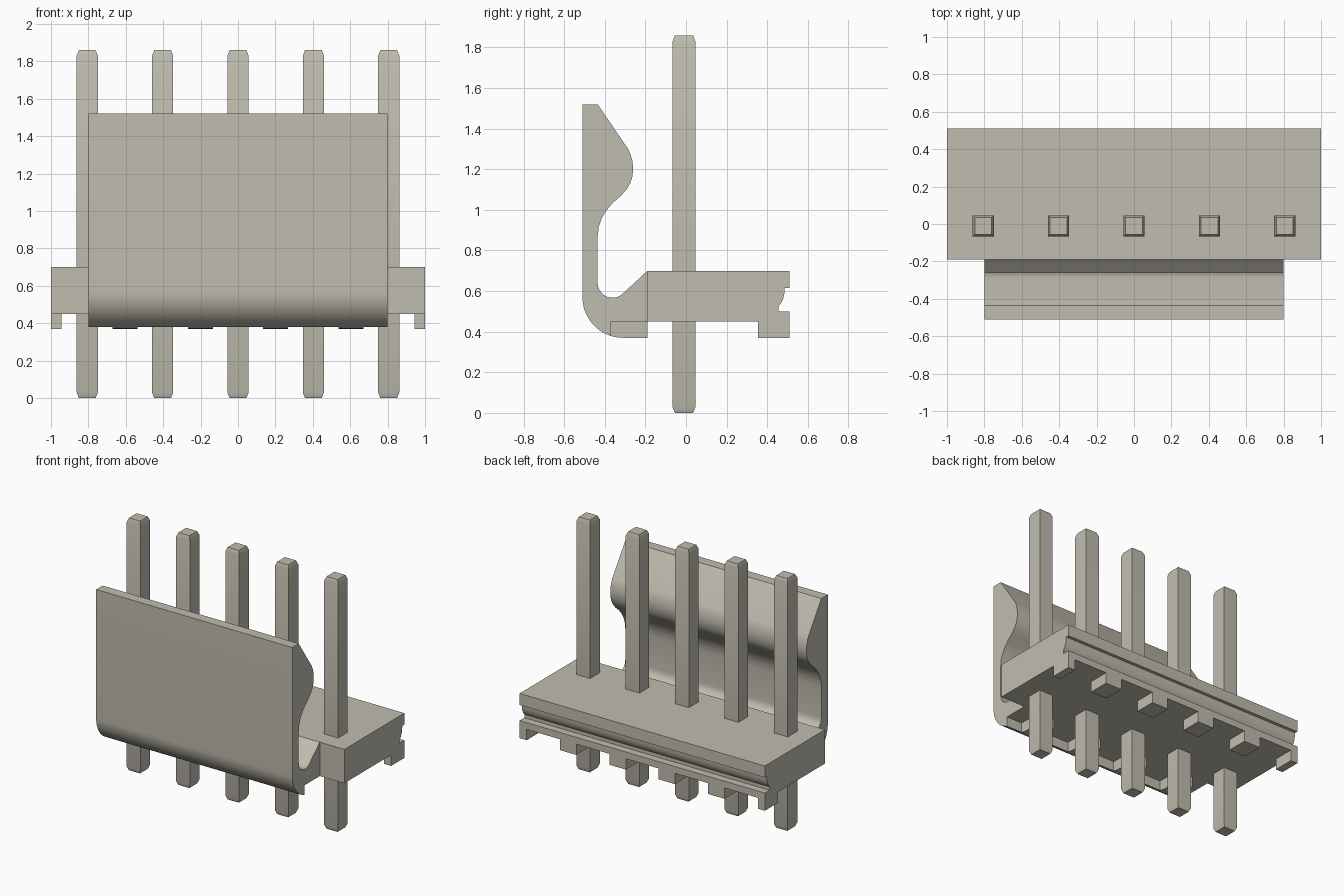
import bpy, bmesh, math
from math import sin, cos, radians

cube = bpy.data.objects.get("Cube")
if cube:
    bpy.data.objects.remove(cube, do_unlink=True)

COLOR = (0.53, 0.51, 0.43, 1.0)
mat = bpy.data.materials.new("warm grey")
mat.use_nodes = True
mat.diffuse_color = COLOR
mat.node_tree.nodes["Principled BSDF"].inputs["Base Color"].default_value = COLOR


def finish(name, bm):
    bmesh.ops.recalc_face_normals(bm, faces=bm.faces)
    mesh = bpy.data.meshes.new(name)
    bm.to_mesh(mesh)
    bm.free()
    mesh.materials.append(mat)
    ob = bpy.data.objects.new(name, mesh)
    bpy.context.collection.objects.link(ob)
    bpy.ops.object.select_all(action='DESELECT')
    ob.select_set(True)
    bpy.context.view_layer.objects.active = ob
    bpy.ops.object.shade_smooth_by_angle(angle=radians(28))
    return ob


def extrude_x(name, profile, x0, x1):
    """Sweep a (y, z) outline along x."""
    bm = bmesh.new()
    face = bm.faces.new([bm.verts.new((x0, y, z)) for y, z in profile])
    geo = bmesh.ops.extrude_face_region(bm, geom=[face])
    verts = [v for v in geo["geom"] if isinstance(v, bmesh.types.BMVert)]
    bmesh.ops.translate(bm, vec=(x1 - x0, 0, 0), verts=verts)
    return finish(name, bm)


def arc(cy, cz, r, a0, a1, n=10):
    return [(cy + r * cos(radians(a0 + (a1 - a0) * i / n)),
             cz + r * sin(radians(a0 + (a1 - a0) * i / n))) for i in range(n + 1)]


# Base block with a groove along its back
base = [(-0.19, 0.45), (0.51, 0.45), (0.51, 0.50), (0.455, 0.50), (0.455, 0.525),
        (0.468, 0.54), (0.478, 0.56), (0.484, 0.585), (0.486, 0.615),
        (0.51, 0.615), (0.51, 0.70), (-0.19, 0.70)]
extrude_x("base", base, -1.0, 1.0)

# Curved locking wall with a rounded catch on its inner face
a_end = math.degrees(math.acos(-0.06 / 0.20))
latch = [(-0.51, 1.52), (-0.435, 1.52), (-0.285, 1.30), (-0.274, 1.277),
         (-0.265, 1.245), (-0.26, 1.205), (-0.264, 1.165), (-0.275, 1.13),
         (-0.293, 1.10), (-0.32, 1.07), (-0.36, 1.035), (-0.39, 1.0),
         (-0.415, 0.96), (-0.43, 0.915), (-0.435, 0.87)]
latch += arc(-0.362, 0.64, 0.073, 180, 315)
latch += [(-0.19, 0.70), (-0.19, 0.45), (-0.37, 0.45)]
latch += arc(-0.31, 0.57, 0.20, 360 - a_end, 180)
extrude_x("locking_wall", latch, -0.8, 0.8)

# Standoff feet between the pins, front and back
front_foot = [(-0.19, 0.45), (-0.37, 0.45)]
front_foot += arc(-0.31, 0.57, 0.20, 360 - a_end, 270, 4) + [(-0.19, 0.37)]
back_foot = [(0.355, 0.37), (0.51, 0.37), (0.51, 0.45), (0.355, 0.45)]
for i, x in enumerate((-0.605, -0.2, 0.2, 0.605)):
    extrude_x(f"front_foot_{i + 1}", front_foot, x - 0.067, x + 0.067)
    extrude_x(f"back_foot_{i + 1}", back_foot, x - 0.067, x + 0.067)
extrude_x("back_foot_right_end", back_foot, -1.0, -0.943)
extrude_x("back_foot_left_end", back_foot, 0.943, 1.0)


# Square pins with tapered tips
def pin(name, x):
    bm = bmesh.new()
    rings = []
    for z, h in ((0, 0.045), (0.03, 0.0565), (1.83, 0.0565), (1.86, 0.045)):
        rings.append([bm.verts.new((x + sx * h, -0.01 + sy * h, z))
                      for sx, sy in ((-1, -1), (1, -1), (1, 1), (-1, 1))])
    for lo, hi in zip(rings, rings[1:]):
        for k in range(4):
            j = (k + 1) % 4
            bm.faces.new((lo[k], lo[j], hi[j], hi[k]))
    bm.faces.new(rings[0][::-1])
    bm.faces.new(rings[-1])
    finish(name, bm)


for i in range(5):
    pin(f"pin_{i + 1}", (i - 2) * 0.403)
